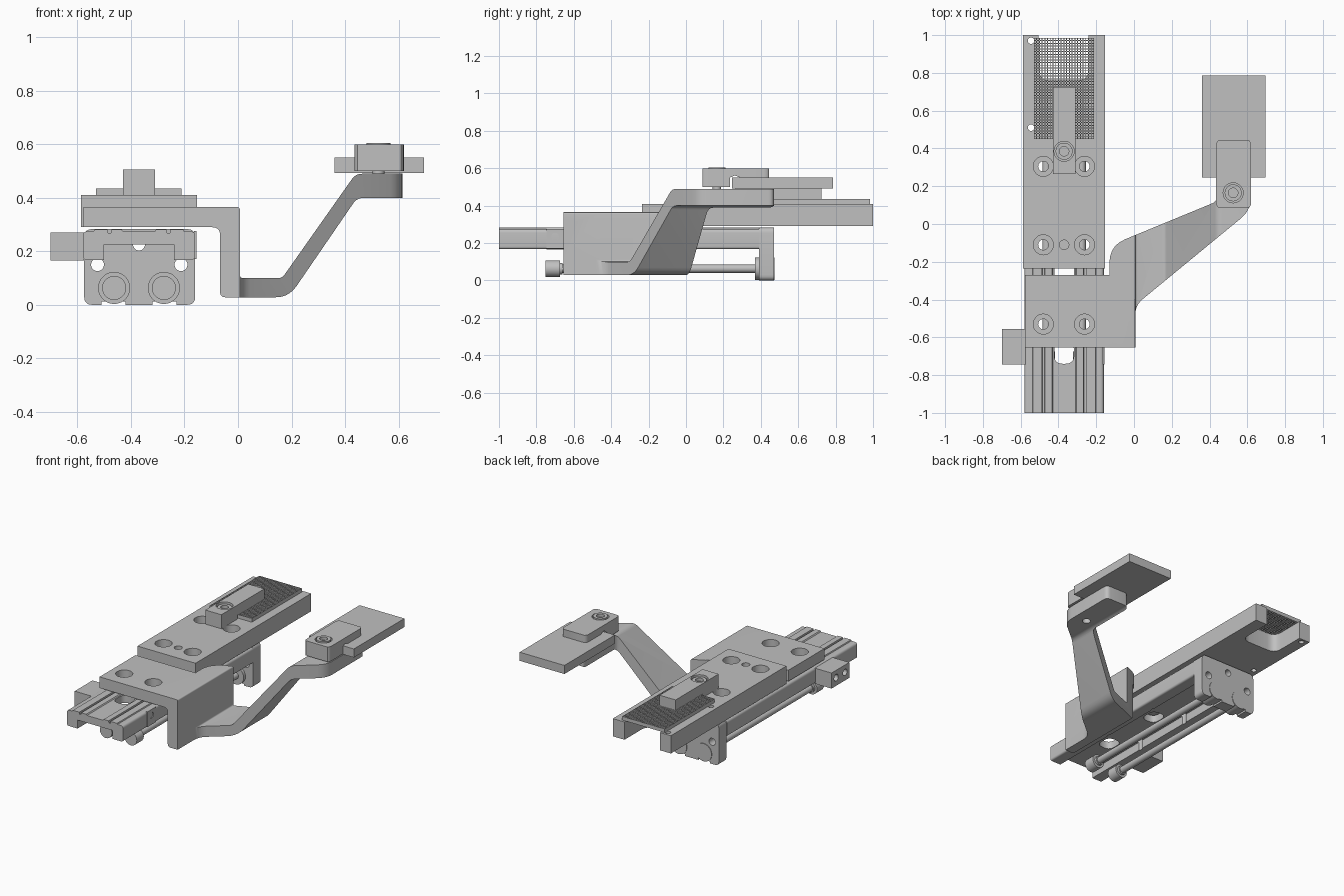
import bpy
import bmesh
from math import sin, cos, pi
from mathutils import Vector

cube = bpy.data.objects.get("Cube")
if cube:
    bpy.data.objects.remove(cube)

grey = bpy.data.materials.new("machined_grey")
grey.use_nodes = True
colour = (0.53, 0.53, 0.53, 1)
grey.diffuse_color = colour
grey.node_tree.nodes["Principled BSDF"].inputs["Base Color"].default_value = colour


def finish(name, bm):
    mesh = bpy.data.meshes.new(name)
    bmesh.ops.recalc_face_normals(bm, faces=bm.faces)
    bm.to_mesh(mesh)
    bm.free()
    mesh.materials.append(grey)
    ob = bpy.data.objects.new(name, mesh)
    bpy.context.collection.objects.link(ob)
    return ob


def fillet(corners, steps=5):
    """Round each (u, v, radius) corner of an outline."""
    pts = []
    for i, corner in enumerate(corners):
        p = Vector(corner[:2])
        r = corner[2] if len(corner) > 2 else 0
        if not r:
            pts.append(p)
            continue
        a = p + (Vector(corners[i - 1][:2]) - p).normalized() * r
        b = p + (Vector(corners[(i + 1) % len(corners)][:2]) - p).normalized() * r
        for k in range(steps + 1):
            t = k / steps
            pts.append(a * (1 - t) ** 2 + p * 2 * t * (1 - t) + b * t * t)
    return pts


def prism(name, corners, axis, lo, hi):
    """Extrude an outline along an axis from lo to hi."""
    place = {"x": lambda u, v, w: (w, u, v),
             "y": lambda u, v, w: (u, w, v),
             "z": lambda u, v, w: (u, v, w)}[axis]
    bm = bmesh.new()
    face = bm.faces.new([bm.verts.new(place(u, v, lo)) for u, v in fillet(corners)])
    ext = bmesh.ops.extrude_face_region(bm, geom=[face])
    verts = [g for g in ext["geom"] if isinstance(g, bmesh.types.BMVert)]
    bmesh.ops.translate(bm, verts=verts, vec=place(0, 0, hi - lo))
    return finish(name, bm)


def rect(u0, u1, v0, v1, r=0):
    return [(u0, v0, r), (u1, v0, r), (u1, v1, r), (u0, v1, r)]


def rod(name, axis, u, v, r, lo, hi, n=28):
    ring = [(u + r * cos(2 * pi * k / n), v + r * sin(2 * pi * k / n)) for k in range(n)]
    return prism(name, ring, axis, lo, hi)


def combine(ob, tools, operation="DIFFERENCE"):
    for tool in tools:
        mod = ob.modifiers.new("cut", "BOOLEAN")
        mod.operation = operation
        mod.solver = "EXACT"
        mod.object = tool
        bpy.context.view_layer.objects.active = ob
        bpy.ops.object.modifier_apply(modifier=mod.name)
        bpy.data.objects.remove(tool)


def bore(x, y, r, lo=-1, hi=2):
    return rod("cutter", "z", x, y, r, lo, hi)


MID = -0.37
BOLTS_X = (-0.48, -0.262)

# Slide rail: grooved inverted channel
half = [(0.06, 0.275), (0.065, 0.282), (0.102, 0.282), (0.104, 0.268), (0.115, 0.268),
        (0.117, 0.282), (0.165, 0.282), (0.168, 0.275), (0.21, 0.275, 0.02),
        (0.21, 0.168, 0.015), (0.13, 0.168), (0.13, 0.225)]
profile = [(MID + c[0], *c[1:]) for c in half]
profile += [(MID - c[0], *c[1:]) for c in reversed(half)]
rail = prism("slide_rail", profile, "y", -1, 0.39)
slots = [prism("cutter", rect(MID - 0.052, MID + 0.052, y - 0.06, y + 0.06, 0.045), "z", 0.1, 0.4)
         for y in (-0.68, -0.25)]
combine(rail, slots + [bore(x, y, 0.027, 0.1, 0.4) for x in BOLTS_X for y in (-0.53, -0.11, 0.305)])

# Side stop and the small pad opposite it
stop = prism("side_stop", rect(-0.745, -0.555, 0.165, 0.27), "x", -0.7, -0.575)
combine(stop, [rod("cutter", "x", y, 0.22, 0.022, -0.8, -0.63) for y in (-0.7, -0.605)])
pad = prism("side_pad", rect(-0.745, -0.655, 0.172, 0.275), "x", -0.165, -0.156)
combine(pad, [rod("cutter", "x", -0.7, 0.235, 0.02, -0.3, 0)])

# End block carrying the guide rods
block = prism("end_block", rect(-0.575, -0.16, 0, 0.283, 0.03), "y", 0.39, 0.47)
holes = [rod("cutter", "y", x, 0.15, 0.024, 0.3, 0.6) for x in (-0.525, -0.213)]
holes.append(rod("cutter", "y", MID, 0.225, 0.022, 0.3, 0.6))
holes += [prism("cutter", rect(a, b, -0.1, 0.012), "y", 0.3, 0.6)
          for a, b in ((-0.51, -0.42), (-0.32, -0.23))]
combine(block, holes)

# Guide rods with heads, collars and end bosses
for side, x in (("right", -0.463), ("left", -0.277)):
    for part, r, lo, hi in (("guide_rod", 0.022, -0.68, 0.4), ("rod_collar", 0.03, -0.676, -0.66),
                            ("rod_boss", 0.06, 0.37, 0.474), ("rod_head", 0.045, -0.75, -0.675)):
        rod(f"{part}_{side}", "y", x, 0.063, r, lo, hi)

# Saddle and offset arm: front profile trimmed by a plan outline
side_shape = [(-0.577, 0.365), (0.007, 0.365, 0.01), (0.007, 0.1, 0.012), (0.165, 0.1, 0.015),
              (0.44, 0.49, 0.025), (0.615, 0.49), (0.615, 0.4), (0.445, 0.4, 0.025),
              (0.19, 0.028, 0.05), (-0.067, 0.028, 0.02), (-0.067, 0.29, 0.03), (-0.577, 0.29)]
plan = [(-0.6, -0.655), (0.007, -0.655), (0.007, -0.43, 0.05), (0.615, 0.07, 0.06),
        (0.615, 0.47, 0.03), (0.44, 0.47, 0.03), (0.44, 0.12, 0.03), (-0.13, -0.115, 0.09),
        (-0.13, -0.27), (-0.6, -0.27)]
arm = prism("saddle_arm", side_shape, "y", -0.8, 0.7)
combine(arm, [prism("cutter", plan, "z", -0.1, 0.8)], "INTERSECT")
for x in BOLTS_X:
    combine(arm, [bore(x, -0.53, 0.053, 0.315, 0.5), bore(x, -0.53, 0.027, 0.2, 0.5)])
combine(arm, [bore(0.525, 0.165, 0.026, 0.3, 0.6)])

# Upper carriage plate with open rear window
carriage = prism("carriage_plate", rect(-0.587, -0.153, -0.235, 1), "z", 0.29, 0.41)
tools = [prism("cutter", [(-0.505, 1.1), (-0.505, 0.76, 0.06), (-0.24, 0.76, 0.06), (-0.24, 1.1)],
               "z", 0.2, 0.5)]
for x in BOLTS_X:
    for y in (-0.11, 0.305):
        tools += [bore(x, y, 0.053, 0.35, 0.5), bore(x, y, 0.027, 0.2, 0.5)]
tools += [bore(MID, -0.11, 0.025, 0.35, 0.5)]
tools += [bore(-0.545, y, 0.017, 0.2, 0.5) for y in (0.51, 0.97)]
combine(carriage, tools)

# Perforated insert: grid cells opened and thickened
x0, x1, y0, y1, nx, ny = -0.53, -0.212, 0.45, 0.985, 22, 37
bm = bmesh.new()
bmesh.ops.create_grid(bm, x_segments=nx, y_segments=ny, size=0.5)
for v in bm.verts:
    v.co = (x0 + (v.co.x + 0.5) * (x1 - x0), y0 + (v.co.y + 0.5) * (y1 - y0), 0.435)
cells = list(bm.faces)
bmesh.ops.inset_individual(bm, faces=cells, thickness=0.0035)
bmesh.ops.delete(bm, geom=cells, context="FACES")
insert = finish("perforated_insert", bm)
thick = insert.modifiers.new("thickness", "SOLIDIFY")
thick.thickness = 0.025
thick.offset = -1 if insert.data.polygons[0].normal.z > 0 else 1

# Finger clamp over the insert
finger = prism("finger_clamp", [(0.265, 0.41), (0.44, 0.41), (0.44, 0.435), (0.725, 0.435),
                                (0.725, 0.505), (0.265, 0.505)], "x", MID - 0.06, MID + 0.06)
combine(finger, [bore(MID, 0.385, 0.053, 0.465, 0.6)])
screw = rod("finger_screw", "z", MID, 0.385, 0.045, 0.46, 0.495)
combine(screw, [bore(MID, 0.385, 0.025, 0.475, 0.6)])

# Rest plate and its rounded clamp on the arm tip
prism("rest_plate", rect(0.36, 0.695, 0.245, 0.785), "z", 0.492, 0.55)
clamp = prism("rest_clamp", [(0.087, 0.5), (0.235, 0.5), (0.235, 0.55), (0.26, 0.562),
                             (0.29, 0.55), (0.445, 0.55), (0.445, 0.6), (0.087, 0.6)],
              "x", 0.4, 0.7)
combine(clamp, [prism("cutter", rect(0.435, 0.62, 0.08, 0.45, 0.035), "z", 0.4, 0.7)], "INTERSECT")
combine(clamp, [bore(0.525, 0.165, 0.053, 0.56, 0.8)])
rod("rest_screw_shaft", "z", 0.525, 0.165, 0.022, 0.44, 0.57)
screw = rod("rest_screw_head", "z", 0.525, 0.165, 0.045, 0.555, 0.605)
combine(screw, [bore(0.525, 0.165, 0.025, 0.585, 0.8)])

# Smooth the rounded surfaces, keep machined edges sharp
bpy.ops.object.select_all(action="DESELECT")
for ob in bpy.context.collection.objects:
    if ob.type == "MESH" and ob.name != "perforated_insert":
        ob.select_set(True)
        bpy.context.view_layer.objects.active = ob
bpy.ops.object.shade_smooth_by_angle(angle=pi / 6)
